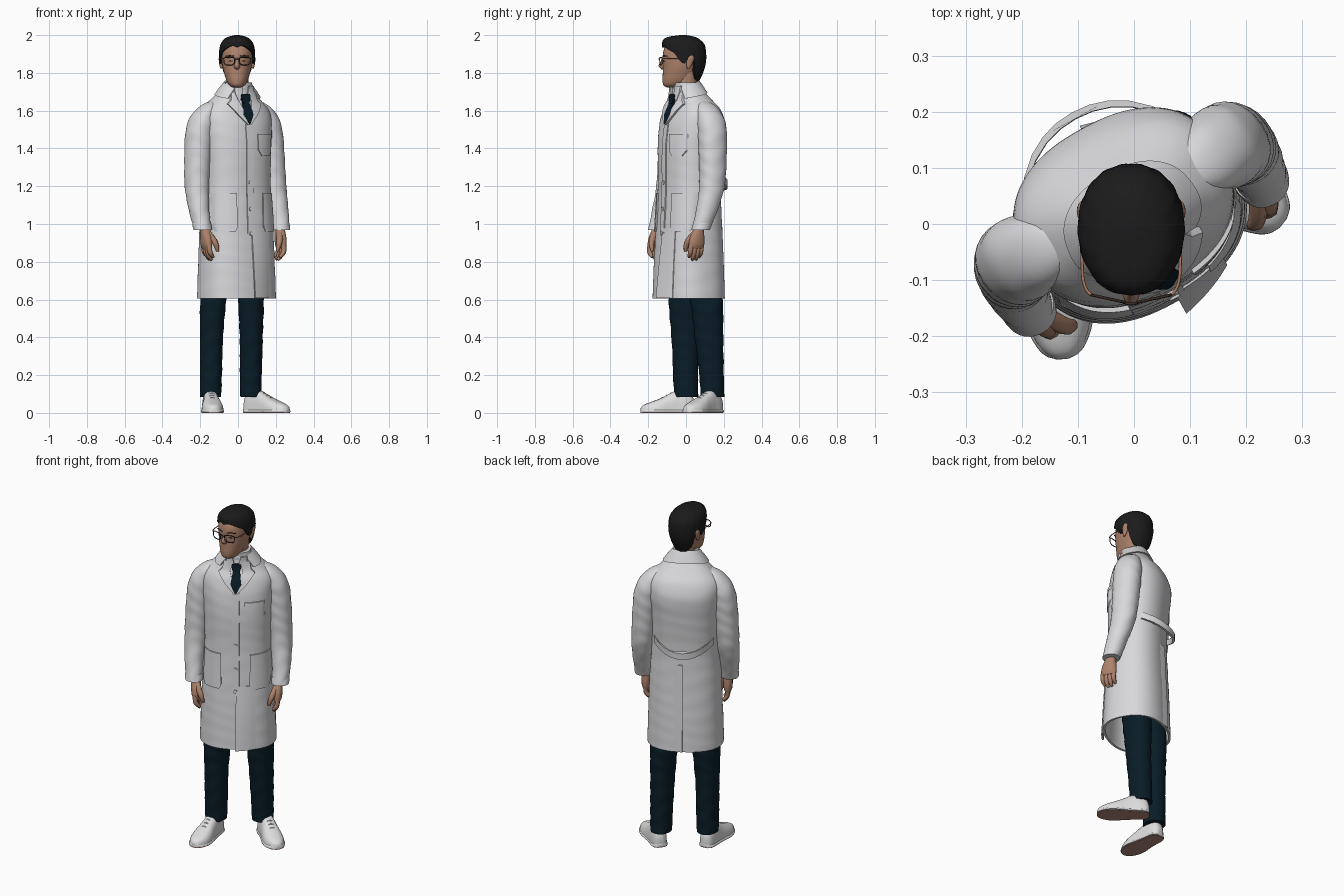
import bpy, bmesh, math
from mathutils import Vector

cube = bpy.data.objects.get("Cube")
if cube:
    bpy.data.objects.remove(cube, do_unlink=True)

TURN = math.radians(29)   # the torso is turned, the head looks straight ahead
HX = -0.005               # head centre line


def material(name, r, g, b):
    m = bpy.data.materials.new(name)
    m.use_nodes = True
    m.diffuse_color = (r, g, b, 1)
    bsdf = m.node_tree.nodes["Principled BSDF"]
    bsdf.inputs["Base Color"].default_value = (r, g, b, 1)
    bsdf.inputs["Roughness"].default_value = 0.8
    return m


COAT = material("coat white", .69, .69, .71)
SHIRT = material("shirt white", .72, .72, .74)
NAVY = material("dark teal cloth", .0028, .012, .02)
SKIN = material("skin", .42, .225, .148)
LIPS = material("lips", .34, .16, .118)
HAIR = material("black hair", .011, .011, .011)
SHOE = material("shoe white", .74, .74, .74)
SOLE = material("sole brown", .42, .24, .185)
FRAME = material("dark frame", .04, .022, .016)
COPPER = material("copper temple", .45, .2, .12)


def table(rows, k):
    """Smooth interpolation of rows by their first value."""
    rows = sorted(rows)
    k = min(max(k, rows[0][0]), rows[-1][0])
    i = max(j for j in range(len(rows) - 1) if rows[j][0] <= k)
    p, q = rows[i], rows[i + 1]
    o, r = rows[max(i - 1, 0)], rows[min(i + 2, len(rows) - 1)]
    h = q[0] - p[0]
    t = (k - p[0]) / h
    out = []
    for c in range(1, len(p)):
        m0 = (q[c] - o[c]) / (q[0] - o[0]) * h
        m1 = (r[c] - p[c]) / (r[0] - p[0]) * h
        out.append((2*t**3 - 3*t*t + 1) * p[c] + (t**3 - 2*t*t + t) * m0
                   + (3*t*t - 2*t**3) * q[c] + (t**3 - t*t) * m1)
    return out


def oval_point(cx, cy, z, a, b, th, n=2.0):
    s, c = math.sin(th), -math.cos(th)     # th = 0 is the front
    f = lambda w: math.copysign(abs(w) ** (2 / n), w)
    return Vector((cx + a * f(s), cy + b * f(c), z))


def oval(cx, cy, z, a, b, n=2.0, seg=32, ripple=0.0):
    ring = []
    for i in range(seg):
        th = math.tau * i / seg
        w = 1 + ripple * math.sin(z * 70 + 2 * math.sin(th * 2 + z * 9))
        ring.append(oval_point(cx, cy, z, a * w, b * w, th, n))
    return ring


def steps(lo, hi, n):
    return [lo + (hi - lo) * i / n for i in range(n + 1)]


def loft(name, rings, mat, body=False):
    bm = bmesh.new()
    vs = [[bm.verts.new(p) for p in r] for r in rings]
    n = len(rings[0])
    for a, b in zip(vs, vs[1:]):
        for j in range(n):
            bm.faces.new((a[j], a[(j + 1) % n], b[(j + 1) % n], b[j]))
    bm.faces.new(vs[0])
    bm.faces.new(vs[-1])
    bmesh.ops.recalc_face_normals(bm, faces=bm.faces[:])
    me = bpy.data.meshes.new(name)
    bm.to_mesh(me)
    bm.free()
    me.materials.append(mat)
    ob = bpy.data.objects.new(name, me)
    bpy.context.collection.objects.link(ob)
    ob.rotation_euler.z = TURN if body else 0


def tube(name, pts, mat, body=False, cyclic=False, kind='NURBS'):
    cu = bpy.data.curves.new(name, 'CURVE')
    cu.dimensions, cu.bevel_depth, cu.bevel_resolution = '3D', 1, 2
    cu.use_fill_caps = True
    sp = cu.splines.new(kind)
    sp.points.add(len(pts) - 1)
    for p, (x, y, z, r) in zip(sp.points, pts):
        p.co, p.radius = (x, y, z, 1), r
    sp.use_cyclic_u, sp.use_endpoint_u, sp.order_u, sp.resolution_u = cyclic, not cyclic, 3, 6
    cu.materials.append(mat)
    ob = bpy.data.objects.new(name, cu)
    bpy.context.collection.objects.link(ob)
    ob.rotation_euler.z = TURN if body else 0


# Coat: height, depth centre, half width, half depth
COAT_ROWS = [(.605, .016, .209, .174), (.8, .017, .203, .167), (1.0, .018, .196, .157),
             (1.2, .02, .184, .15), (1.4, .028, .19, .158), (1.52, .038, .2, .155),
             (1.6, .037, .19, .131), (1.65, .03, .145, .1), (1.7, .013, .095, .078),
             (1.73, .0, .076, .068), (1.75, -.006, .069, .063)]


def coat_ring(z, grow=0.0):
    cv, a, b = table(COAT_ROWS, z)
    return oval(0, cv, z, a + grow, b + grow, 2.35, 96, .003)


loft("coat_body", [coat_ring(z) for z in steps(1.75, .605, 60)]
     + [coat_ring(z, -.012) for z in steps(.606, .9, 8)], COAT, True)


def coat_depth(u, z, side):
    cv, a, b = table(COAT_ROWS, z)
    k = min(abs(u) / a, .995)
    return cv + side * b * (1 - k ** 2.35) ** (1 / 2.35)


def patch(name, rows, mat, off=.004, thick=.007, side=-1, sag=None, lift=None):
    """A cloth plate lying on the coat; rows are height, left edge, right edge."""
    rings = []
    for p, q in zip(rows, rows[1:]):
        for t in steps(0, 1, 6)[(1 if rings else 0):]:
            z, u0, u1 = (x + (y - x) * t for x, y in zip(p, q))
            ring = []
            for layer, us in ((off + thick, steps(u0, u1, 10)), (off - .006, steps(u1, u0, 10))):
                for u in us:
                    h = z + (sag(u) if sag else 0)
                    o = layer + (lift(u, z) if lift else 0)
                    ring.append(Vector((u, coat_depth(u, h, side) + side * o, h)))
            rings.append(ring)
    loft(name, rings, mat, True)


def flip(rows, s):
    return [(z, a * s, b * s) for z, a, b in rows]


# Coat details
patch("placket", [(1.53, -.02, .02), (.95, -.02, .022)], COAT, thick=.002)
patch("open_front_edge", [(.98, .004, .11), (.607, .004, .11)], COAT, off=0, thick=.004,
      lift=lambda u, z: .024 * (.98 - z) / .37 * (1 - u / .11))
patch("back_vent_flap", [(1.12, .0, .05), (.607, .0, .05)], COAT, thick=.006, side=1,
      lift=lambda u, z: -.012 * u / .05)
patch("back_belt", [(1.265, -.165, .165), (1.228, -.165, .165)], COAT, off=.006, side=1,
      sag=lambda u: -.05 * (1 - (u / .165) ** 2),
      lift=lambda u, z: .044 * (1 - (u / .165) ** 2))
patch("chest_pocket", [(1.475, .05, .155), (1.39, .052, .155), (1.36, .075, .135)], COAT, thick=.002)
patch("chest_pocket_band", [(1.477, .05, .156), (1.455, .05, .156)], COAT, thick=.004)
for s, tag in ((1, "left"), (-1, "right")):
    patch(tag + "_hip_pocket", flip([(1.165, .08, .18), (.985, .078, .184), (.96, .09, .175)], s),
          COAT, thick=.005)
    patch(tag + "_lapel", flip([(1.525, -.002, .008), (1.58, .016, .06), (1.635, .032, .1),
                                (1.655, .038, .08), (1.7, .05, .07)], s), COAT, off=.007)
for z in (1.22, 1.08, .95):
    v = coat_depth(0, z, -1)
    tube("coat_button", [(0, v, z, .011), (0, v - .01, z, .011)], SHIRT, True, kind='POLY')

# Collar: a folded section swept round the neck from one front corner to the other
sections = []
for th in steps(math.radians(38), math.radians(322), 40):
    front = (1 + math.cos(th)) / 2
    zt, zf = 1.764 - .042 * front, 1.70 - .04 * front
    cv, a, b = table(COAT_ROWS, zf)
    fall = oval_point(0, cv, zf, a + .011, b + .011, th, 2.35)
    under = oval_point(0, cv, zf, a - .004, b - .004, th, 2.35)
    top = oval_point(0, -.004, zt, .076, .072, th)
    inner = oval_point(0, -.004, zt - .004, .068, .064, th)
    low = oval_point(0, -.004, zt - .05, .065, .061, th)
    sections.append([low, inner, top, top.lerp(fall, .5) + Vector((0, 0, .003)), fall, under])
loft("coat_collar", sections, COAT, True)

# Shirt and tie
patch("shirt_front", [(1.54, -.004, .004), (1.64, -.042, .042), (1.72, -.045, .045)], SHIRT, thick=.002)
loft("shirt_neckband", [oval(0, -.006, z, .063, r) for z, r in ((1.66, .069), (1.72, .065), (1.745, .06))],
     SHIRT, True)
patch("tie_blade", [(1.53, -.004, .004), (1.58, -.03, .03), (1.65, -.018, .018)], NAVY, off=.009)
patch("tie_knot", [(1.635, -.015, .015), (1.675, -.028, .028), (1.688, -.024, .024)], NAVY, off=.013, thick=.01)
for s, tag in ((1, "left"), (-1, "right")):
    patch(tag + "_shirt_collar", flip([(1.65, .036, .042), (1.69, .014, .056), (1.73, .022, .058)], s),
          SHIRT, off=.014, thick=.004)

# Arms and hands: height, sideways, depth, radius
ARM_ROWS = [(.972, .237, -.042, .044), (1.07, .24, -.008, .052), (1.2, .234, .027, .062),
            (1.4, .22, .04, .069), (1.5, .209, .043, .07), (1.56, .192, .042, .066),
            (1.61, .166, .038, .053), (1.64, .14, .035, .034), (1.655, .12, .032, .01)]
for s, tag in ((1, "left"), (-1, "right")):
    arm = [(z, *table(ARM_ROWS, z)) for z in steps(1.655, .972, 56)]
    loft(tag + "_sleeve", [oval(s * u, v, z, r, r * 1.1, 2.1, 28, .014) for z, u, v, r in arm], COAT, True)
    loft(tag + "_cuff", [oval(s * .237, v, z, r, r, 2.1, 28) for z, v, r in
                         ((1.005, -.03, .049), (.99, -.035, .05), (.968, -.043, .048))], COAT, True)
    PALM = [(1.0, -.037, .026, .029), (.965, -.05, .026, .03), (.93, -.057, .026, .04),
            (.89, -.061, .023, .044), (.87, -.061, .015, .039)]
    loft(tag + "_palm", [oval(s * .225, v, z, a, b, 2.3, 20) for z in steps(1.0, .87, 14)
                         for v, a, b in [table(PALM, z)]], SKIN, True)
    for i, (v, tip) in enumerate(((-.093, .824), (-.072, .81), (-.051, .812), (-.031, .826))):
        tube(tag + "_finger_" + str(i + 1),
             [(s * .225, v, .89, .0135), (s * .227, v - .004, .86, .0135),
              (s * .216, v - .003, tip + .014, .0125), (s * .2, v, tip, .007)], SKIN, True)
    tube(tag + "_thumb", [(s * .215, -.068, .95, .016), (s * .2, -.098, .915, .017),
                          (s * .186, -.105, .88, .014), (s * .181, -.103, .855, .008)], SKIN, True)

# Trousers: height, x, y, half width, half depth
LEGS = {"left": [(.085, .067, .14, .056, .062), (.2, .068, .135, .058, .065), (.4, .07, .122, .061, .075),
                 (.6, .068, .108, .069, .086), (.7, .06, .09, .07, .085)],
        "right": [(.085, -.145, .0, .056, .064), (.2, -.143, -.002, .058, .066), (.4, -.14, -.004, .061, .073),
                  (.6, -.13, -.003, .069, .088), (.7, -.11, .01, .07, .085)]}
for tag, rows in LEGS.items():
    loft(tag + "_trouser_leg", [oval(x, y, z, a, b, 2.2, 32, .018) for z in steps(.085, .7, 56)
                                for x, y, a, b in [table(rows, z)]], NAVY)

# Shoes: distance from heel, half width, height
SHOE_ROWS = [(0, .018, .06), (.012, .034, .09), (.045, .043, .115), (.09, .045, .12), (.135, .05, .1),
             (.18, .057, .078), (.225, .055, .06), (.262, .04, .046), (.28, .024, .034), (.287, .006, .022)]


def shoe_loft(name, x, y, ang, mat, grow, low, cap):
    rings = []
    fwd, out = Vector((math.sin(ang), -math.cos(ang), 0)), Vector((math.cos(ang), math.sin(ang), 0))
    for d in steps(0, .287, 48):
        w, h = table(SHOE_ROWS, d)
        h = min(h, cap) - low
        ring = []
        for i in range(24):
            t = math.tau * i / 24
            up = max(math.sin(t), 0) ** .8
            side = math.copysign(abs(math.cos(t)) ** .7, math.cos(t))
            ring.append(Vector((x, y, low + h * up)) + fwd * d + out * side * (w + grow))
        rings.append(ring)
    loft(name, rings, mat)


for tag, x, y, ang in (("left", .04, .178, 52), ("right", -.152, .045, 5)):
    a = math.radians(ang)
    shoe_loft(tag + "_shoe", x, y, a, SHOE, 0, .006, 1)
    shoe_loft(tag + "_shoe_welt", x, y, a, SHOE, .004, .005, .024)
    shoe_loft(tag + "_sole", x, y, a, SOLE, .002, 0, .007)
    for d in (.125, .148, .171):
        h = table(SHOE_ROWS, d)[1]
        tube(tag + "_lace", [(x + d * math.sin(a) + k * math.cos(a), y - d * math.cos(a) + k * math.sin(a),
                              h - drop, .004) for k, drop in ((-.03, .02), (-.015, .001), (.015, .001), (.03, .02))],
             SHOE)

# Head and neck: height, front, back, half width
HEAD = [(1.722, -.1, -.03, .02), (1.732, -.118, -.005, .038), (1.755, -.124, .03, .054), (1.8, -.123, .06, .069),
        (1.84, -.122, .08, .078), (1.88, -.124, .088, .081), (1.92, -.118, .088, .08), (1.96, -.1, .08, .068)]
loft("head", [oval(HX, (f + b) / 2, z, w, (b - f) / 2, 2.2) for z in steps(1.722, 1.96, 30)
              for f, b, w in [table(HEAD, z)]], SKIN)
loft("neck", [oval(0, y, z, r, r + .003) for z, y, r in ((1.68, -.005, .058), (1.74, .0, .054), (1.81, .01, .056))], SKIN)
NOSE = [(1.818, .006, .012), (1.826, .016, .023), (1.838, .016, .03), (1.86, .01, .02), (1.882, .008, .01)]
loft("nose", [oval(HX, -.115, z, a, b, 2, 16) for z in steps(1.818, 1.882, 12) for a, b in [table(NOSE, z)]], SKIN)
tube("upper_lip", [(HX - .026, -.111, 1.785, .002), (HX, -.126, 1.788, .004), (HX + .026, -.111, 1.785, .002)], LIPS)
tube("lower_lip", [(HX - .024, -.112, 1.782, .002), (HX, -.127, 1.778, .005), (HX + .024, -.112, 1.782, .002)], LIPS)

# Hair: each column runs from the crown down to the hairline
HAIR_ROWS = [(1.755, -.1, .07, .062), (1.8, -.11, .09, .081), (1.85, -.117, .104, .092), (1.9, -.122, .107, .095),
             (1.95, -.127, .098, .088), (1.98, -.117, .068, .067), (1.993, -.085, .04, .042), (2.0, -.03, .0, .012)]
HAIRLINE = [(0, 1.934), (12, 1.942), (25, 1.94), (50, 1.918), (66, 1.9), (76, 1.868), (90, 1.85), (99, 1.88),
            (112, 1.87), (122, 1.8), (140, 1.765), (180, 1.757)]


def hair_ring(t, shrink):
    ring = []
    for i in range(72):
        th = math.tau * i / 72
        deg = math.degrees(min(th, math.tau - th))
        z = 2.0 - (2.0 - table(HAIRLINE, deg)[0]) * t ** 1.7
        f, b, w = table(HAIR_ROWS, z)
        wave = 1 + .008 * math.sin(deg * .3 + z * 40)
        ring.append(oval_point(HX, (f + b) / 2, z - shrink * (1 - t), (w - shrink) * wave,
                               ((b - f) / 2 - shrink) * wave, th, 2.15))
    return ring


loft("hair", [hair_ring(t, 0) for t in steps(.02, 1, 24)] + [hair_ring(t, .022) for t in steps(1, .5, 6)], HAIR)

# Ears, eyes, brows and glasses
for s, tag in ((1, "left"), (-1, "right")):
    EAR = [(1.822, .004, .006), (1.838, .009, .013), (1.87, .013, .02), (1.888, .011, .016), (1.897, .004, .006)]
    loft(tag + "_ear", [oval(HX + s * .084, .018 + (z - 1.85) * .2, z, a, b, 2, 16)
                        for z in steps(1.822, 1.897, 10) for a, b in [table(EAR, z)]], SKIN)
    X = lambda d: HX + s * d
    tube(tag + "_eye", [(X(.024), -.121, 1.861, .001), (X(.036), -.119, 1.863, .004), (X(.048), -.112, 1.861, .001)], FRAME)
    tube(tag + "_brow", [(X(.014), -.122, 1.888, .002), (X(.04), -.119, 1.893, .004), (X(.062), -.1, 1.888, .002)], HAIR)
    rim = [(.012, 1.876), (.02, 1.881), (.06, 1.882), (.071, 1.877), (.068, 1.85), (.057, 1.842), (.026, 1.842), (.015, 1.85)]
    tube(tag + "_lens_rim", [(X(d), -.142 + d * .22, z, .0026) for d, z in rim], FRAME, cyclic=True, kind='POLY')
    tube(tag + "_temple", [(X(.07), -.127, 1.876, .0028), (X(.086), -.118, 1.876, .0028), (X(.088), -.05, 1.877, .0028),
                           (X(.09), .015, 1.878, .0028)], COPPER)
tube("glasses_bridge", [(HX - .014, -.139, 1.872, .0026), (HX, -.146, 1.876, .0026), (HX + .014, -.139, 1.872, .0026)], FRAME)

# Smooth shading with crisp plate edges
bpy.ops.object.select_all(action='DESELECT')
for ob in bpy.context.collection.objects:
    if ob.type == 'MESH':
        ob.select_set(True)
        bpy.context.view_layer.objects.active = ob
bpy.ops.object.shade_smooth_by_angle(angle=math.radians(50))
